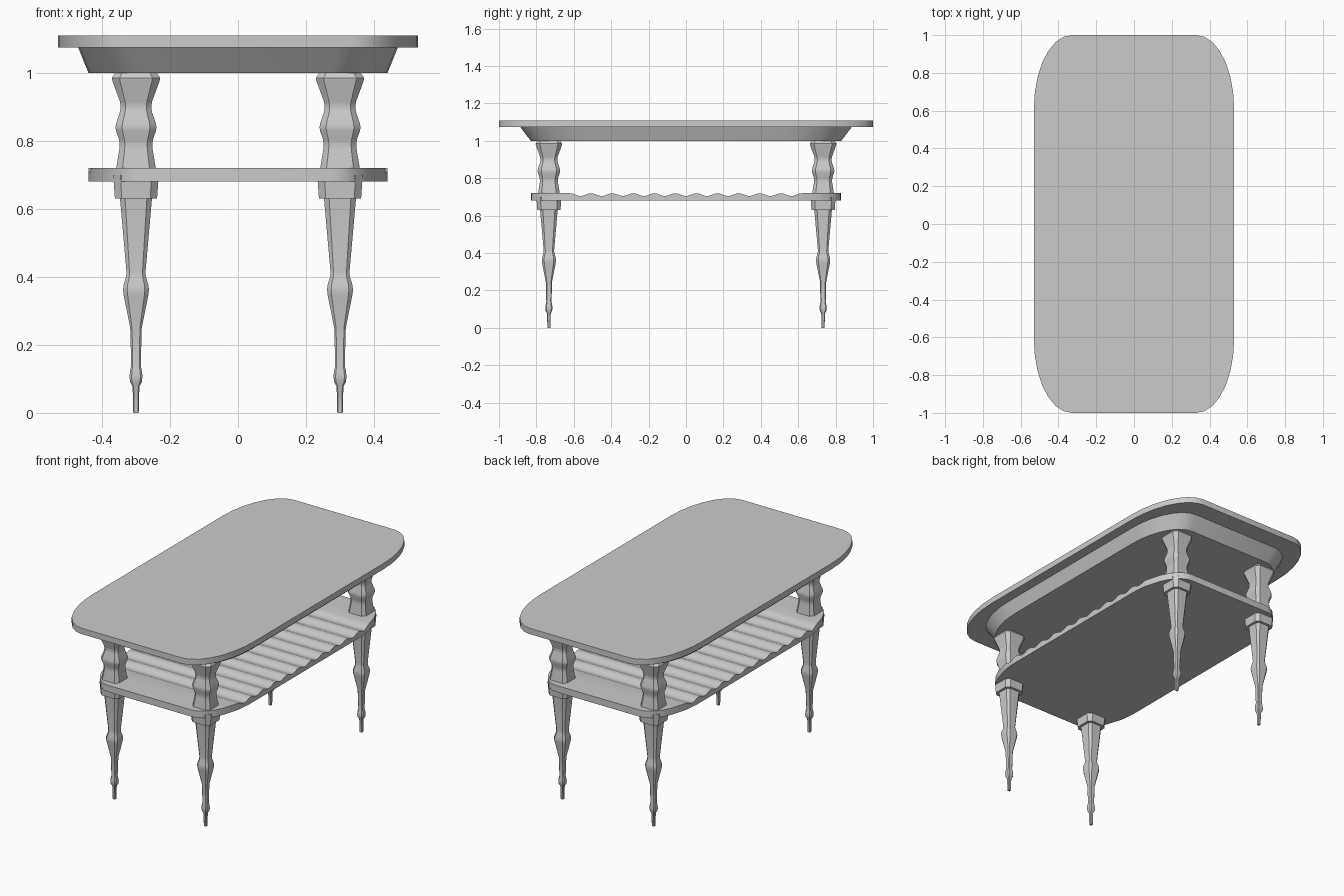
import bpy, bmesh, math

if "Cube" in bpy.data.objects:
    bpy.data.objects.remove(bpy.data.objects["Cube"])


def loft(name, rings, angle=30):
    """Skin a list of equal-length closed rings and cap both ends."""
    bm = bmesh.new()
    loops = [[bm.verts.new(p) for p in ring] for ring in rings]
    n = len(loops[0])
    for a, b in zip(loops, loops[1:]):
        for i in range(n):
            j = (i + 1) % n
            bm.faces.new((a[i], a[j], b[j], b[i]))
    bm.faces.new(loops[0])
    bm.faces.new(loops[-1])
    bmesh.ops.recalc_face_normals(bm, faces=bm.faces)
    mesh = bpy.data.meshes.new(name)
    bm.to_mesh(mesh)
    bm.free()
    ob = bpy.data.objects.new(name, mesh)
    bpy.context.collection.objects.link(ob)
    bpy.ops.object.select_all(action='DESELECT')
    ob.select_set(True)
    bpy.context.view_layer.objects.active = ob
    bpy.ops.object.shade_smooth_by_angle(angle=math.radians(angle))
    return ob


HX, HY, RX, RY = 0.53, 1.0, 0.20, 0.39   # half sizes and corner radii of the top


def outline(scale, z, seg=7):
    pts = []
    for q, (sx, sy) in enumerate([(1, 1), (-1, 1), (-1, -1), (1, -1)]):
        for k in range(seg + 1):
            a = math.pi / 2 * (q + k / seg)
            pts.append((scale * (sx * (HX - RX) + RX * math.cos(a)),
                        scale * (sy * (HY - RY) + RY * math.sin(a)), z))
    return pts


# Table top and sloping apron
loft("table_top", [outline(1, 1.075), outline(1, 1.11)])
loft("apron", [outline(0.83, 1.0), outline(0.888, 1.076)])

# Lower shelf, swept along y, with a rippled middle
S = 0.83
RIP, WAVES, STEPS = 0.62, 11, 8


def half_width(y):
    t = max(0, (abs(y) / S - (HY - RY)) / RY)
    return S * (HX - RX + RX * math.sqrt(max(0, 1 - t * t)))


ends = [S * (HY - RY + RY * math.sin(math.radians(a))) for a in (40, 50, 60, 70, 80, 90)]
stations = [(-y, 0.72) for y in reversed(ends)]
for i in range(WAVES * STEPS + 1):
    t = i / STEPS
    stations.append((-RIP + 2 * RIP * t / WAVES, 0.7125 + 0.0075 * math.cos(2 * math.pi * t)))
stations += [(y, 0.72) for y in ends]
rings = []
for y, z in stations:
    w = half_width(y)
    rings.append([(-w, y, 0.68), (w, y, 0.68), (w, y, z), (-w, y, z)])
loft("rippled_shelf", rings)

# Turned legs: (height, half width) profile with a chamfered square section
PROFILE = [(0, .008), (.078, .010), (.09, .017), (.105, .019), (.12, .018), (.14, .014),
           (.25, .017), (.345, .036), (.36, .038), (.375, .037), (.40, .029), (.415, .028),
           (.63, .047), (.63, .062), (.70, .067), (.70, .059), (.72, .058),
           (.775, .049), (.79, .048), (.805, .050), (.83, .059), (.84, .060), (.85, .059),
           (.885, .047), (.90, .045), (.915, .047), (.975, .069), (.985, .071), (1.0, .061)]


def section(x, y, z, a):
    b = a * 0.68
    return [(x + u, y + v, z) for u, v in
            [(a, -b), (a, b), (b, a), (-b, a), (-a, b), (-a, -b), (-b, -a), (b, -a)]]


for sy, end in ((-1, "front"), (1, "back")):
    for sx, side in ((-1, "left"), (1, "right")):
        loft(f"{end}_{side}_leg", [section(sx * 0.30, sy * 0.733, z, a) for z, a in PROFILE], 35)
